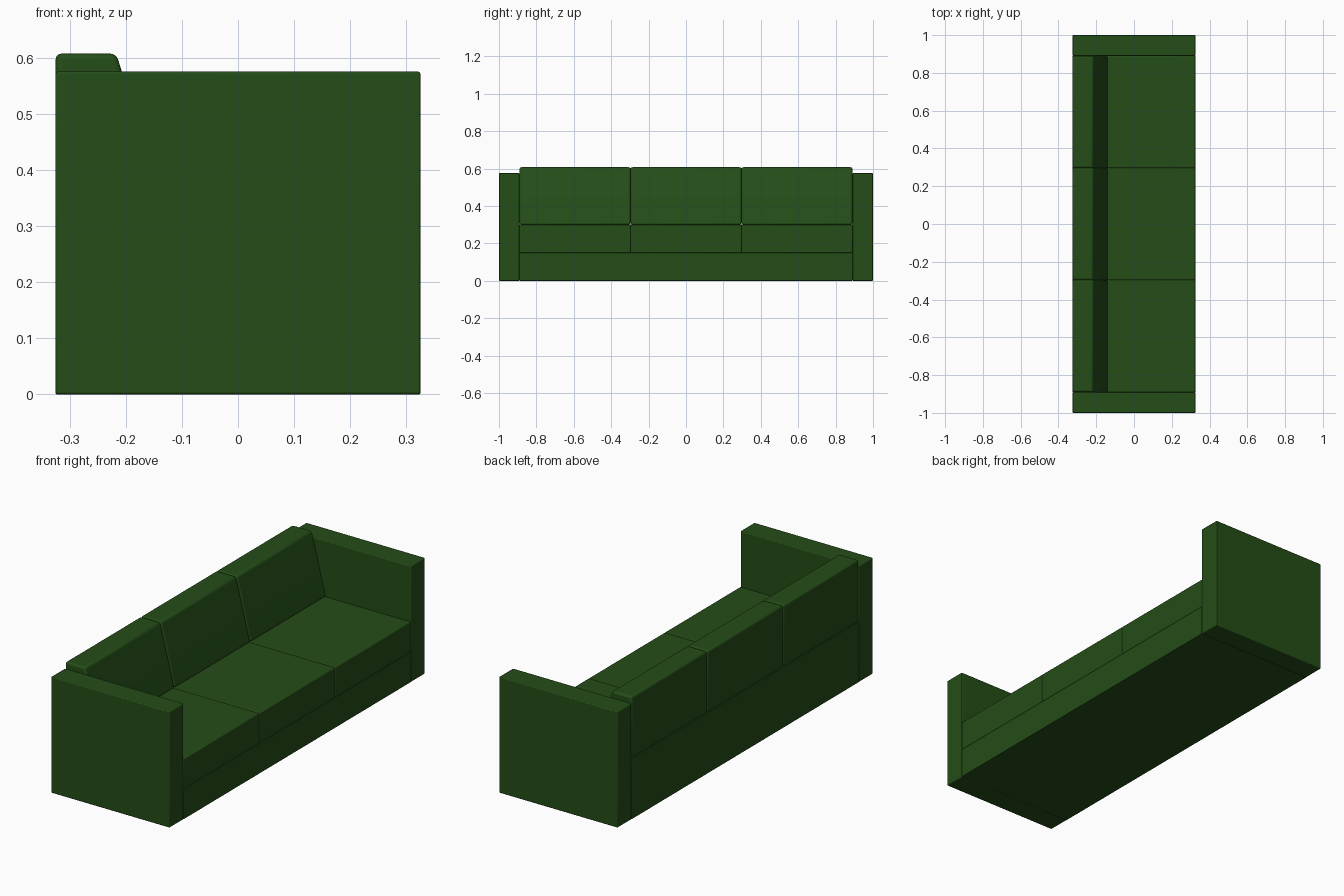
import bpy, bmesh

if "Cube" in bpy.data.objects:
    bpy.data.objects.remove(bpy.data.objects["Cube"])

green = bpy.data.materials.new("green_fabric")
green.diffuse_color = (0.018, 0.075, 0.009, 1)
green.use_nodes = True
green.node_tree.nodes["Principled BSDF"].inputs["Base Color"].default_value = green.diffuse_color


def extrude_profile(name, profile, y0, y1, bevel):
    """Extrude an x-z profile from y0 to y1, with softly rounded edges."""
    bm = bmesh.new()
    face = bm.faces.new([bm.verts.new((x, y0, z)) for x, z in profile])
    res = bmesh.ops.extrude_face_region(bm, geom=[face])
    moved = [g for g in res["geom"] if isinstance(g, bmesh.types.BMVert)]
    bmesh.ops.translate(bm, verts=moved, vec=(0, y1 - y0, 0))
    bmesh.ops.recalc_face_normals(bm, faces=bm.faces)
    mesh = bpy.data.meshes.new(name)
    bm.to_mesh(mesh)
    bm.free()
    ob = bpy.data.objects.new(name, mesh)
    bpy.context.collection.objects.link(ob)
    mesh.materials.append(green)
    mod = ob.modifiers.new("soft_edges", "BEVEL")
    mod.width = bevel
    mod.segments = 3
    mod.limit_method = "ANGLE"
    bpy.ops.object.select_all(action="DESELECT")
    ob.select_set(True)
    bpy.context.view_layer.objects.active = ob
    bpy.ops.object.shade_smooth_by_angle()
    return ob


BACK, FRONT = -0.325, 0.325   # sofa depth along x
INNER = 0.89                  # inner face of the arms
BASE, SEAT = 0.15, 0.30       # top of base, top of seat

# Arms
arm = [(BACK, 0), (FRONT, 0), (FRONT, 0.575), (BACK, 0.575)]
extrude_profile("left_arm", arm, -1, -INNER, 0.004)
extrude_profile("right_arm", arm, INNER, 1, 0.004)

# Base with a raised ledge carrying the back cushions
base = [(BACK, 0), (FRONT, 0), (FRONT, BASE), (-0.22, BASE),
        (-0.22, SEAT), (BACK, SEAT)]
extrude_profile("base", base, -INNER, INNER, 0.002)

# Seat cushions and leaning back cushions
seat = [(-0.22, BASE), (FRONT, BASE), (FRONT, SEAT), (-0.22, SEAT)]
back = [(BACK, SEAT), (-0.138, SEAT), (-0.207, 0.575),
        (-0.217, 0.607), (BACK, 0.607)]
width = 2 * INNER / 3
for i in range(3):
    y = -INNER + i * width
    extrude_profile(f"seat_cushion_{i + 1}", seat, y, y + width, 0.005)
    extrude_profile(f"back_cushion_{i + 1}", back, y, y + width, 0.01)
